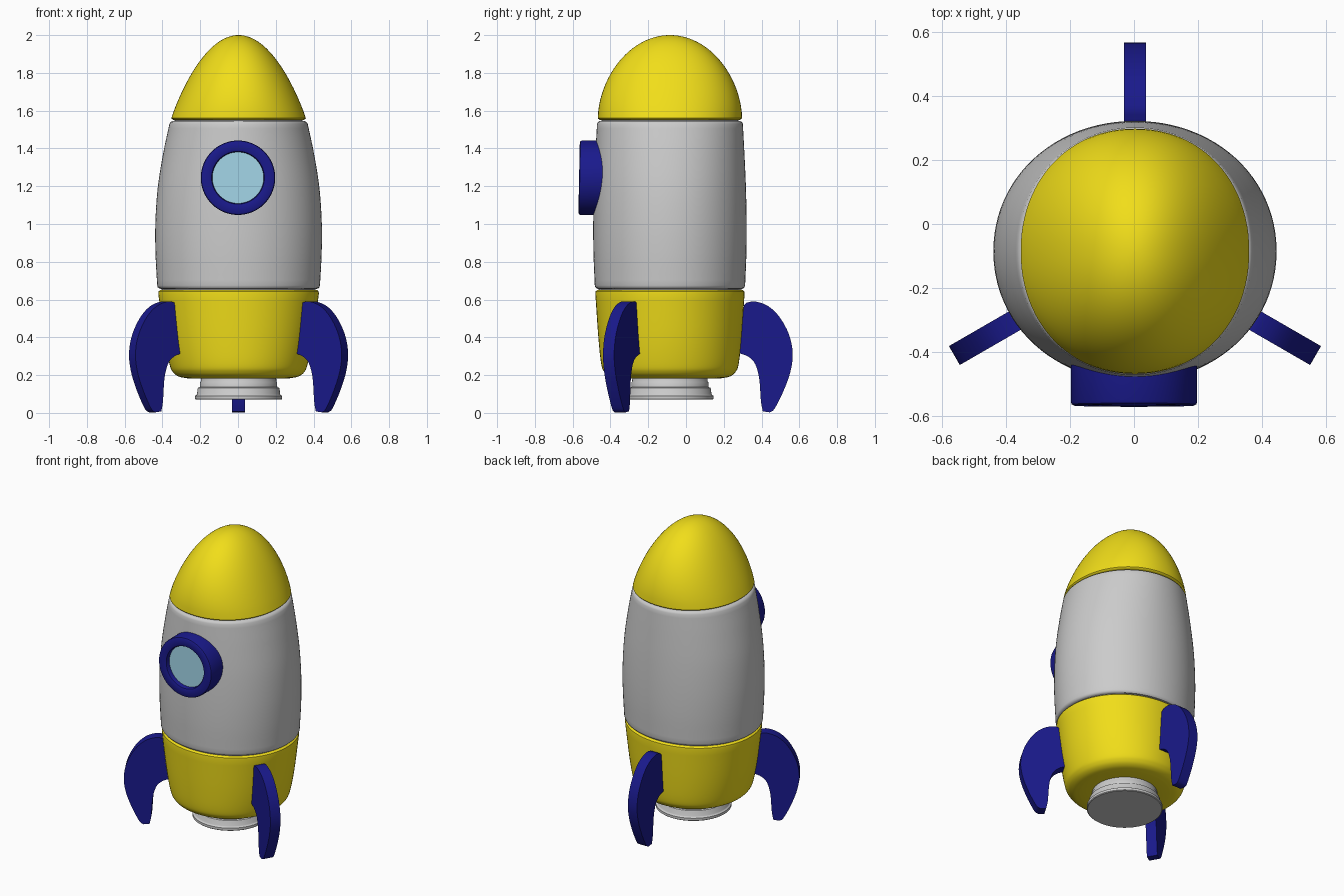
import bpy, bmesh, math
from mathutils import Vector

if "Cube" in bpy.data.objects:
    bpy.data.objects.remove(bpy.data.objects["Cube"])

CX, CY = 0.003, -0.085   # vertical axis of the rocket


def material(name, rgb):
    m = bpy.data.materials.new(name)
    m.diffuse_color = (*rgb, 1)
    m.use_nodes = True
    m.node_tree.nodes["Principled BSDF"].inputs["Base Color"].default_value = m.diffuse_color
    return m


YELLOW = material("yellow", (0.88, 0.73, 0.01))
BLUE = material("navy", (0.01, 0.01, 0.26))
GLASS = material("pale_blue", (0.36, 0.66, 0.80))


def finish(name, bm, mat=None, angle=35):
    bmesh.ops.recalc_face_normals(bm, faces=bm.faces)
    me = bpy.data.meshes.new(name)
    bm.to_mesh(me)
    bm.free()
    ob = bpy.data.objects.new(name, me)
    bpy.context.collection.objects.link(ob)
    if mat:
        me.materials.append(mat)
    bpy.ops.object.select_all(action='DESELECT')
    ob.select_set(True)
    bpy.context.view_layer.objects.active = ob
    bpy.ops.object.shade_smooth_by_angle(angle=math.radians(angle))
    return ob


def spow(v, e):
    return math.copysign(abs(v) ** e, v)


def loft(name, rings, mat=None, power=2.0, n=96):
    """Capped stack of oval rings, each (z, half width x, half depth y)."""
    bm = bmesh.new()
    e = 2 / power
    loops = []
    for z, rx, ry in rings:
        angs = [2 * math.pi * i / n for i in range(n)]
        loops.append([bm.verts.new((CX + rx * spow(math.cos(a), e),
                                    CY + ry * spow(math.sin(a), e), z)) for a in angs])
    for a, b in zip(loops, loops[1:]):
        for i in range(n):
            j = (i + 1) % n
            bm.faces.new((a[i], a[j], b[j], b[i]))
    bm.faces.new(loops[0])
    bm.faces.new(loops[-1])
    return finish(name, bm, mat)


def spline(pts, steps=6):
    """Catmull-Rom curve through the points."""
    p = [Vector(q) for q in pts]
    p = [2 * p[0] - p[1]] + p + [2 * p[-1] - p[-2]]
    out = []
    for a, b, c, d in zip(p, p[1:], p[2:], p[3:]):
        for k in range(steps):
            t = k / steps
            out.append(0.5 * (2 * b + (c - a) * t + (2 * a - 5 * b + 4 * c - d) * t * t
                              + (3 * b - a - 3 * c + d) * t ** 3))
    return out + [p[-2]]


# Nose cone: blunter from the side than from the front
nose = [(1.55, 0.343, 0.369), (1.556, 0.353, 0.379)]
for k in range(25):
    t = 1 - (1 - k / 25) ** 2
    nose.append((1.56 + 0.44 * t, 0.356 * math.sqrt(1 - t ** 1.08),
                 0.382 * math.sqrt(1 - t ** 1.8)))
nose.append((2.0, 0.003, 0.003))
loft("nose_cone", nose, YELLOW, 2.1)

# Grey hull with rounded rims
wall = spline([(0.675, 0.431, 0.398), (0.85, 0.440, 0.405), (1.02, 0.440, 0.406),
               (1.2, 0.427, 0.402), (1.38, 0.398, 0.394), (1.53, 0.366, 0.386)])
loft("hull", [(0.656, 0.405, 0.375), (0.658, 0.42, 0.388), (0.665, 0.428, 0.395)]
     + [tuple(v) for v in wall]
     + [(1.54, 0.360, 0.381), (1.545, 0.351, 0.373), (1.547, 0.335, 0.36)], None, 2.05)

# Yellow tail with a rounded bottom edge
tail = spline([(0.183, 0.27, 0.27), (0.192, 0.315, 0.315), (0.215, 0.347, 0.346),
               (0.26, 0.366, 0.364), (0.4, 0.394, 0.379), (0.63, 0.425, 0.395)])
loft("tail", [(0.182, 0.2, 0.2)] + [tuple(v) for v in tail]
     + [(0.643, 0.424, 0.394), (0.65, 0.416, 0.386), (0.652, 0.4, 0.37)], YELLOW, 2.05)

# Joint cores filling the grooves between sections
for name, z, rx, ry in (("upper_joint", 1.55, 0.338, 0.362), ("lower_joint", 0.654, 0.408, 0.378)):
    loft(name, [(z - 0.02, rx, ry), (z + 0.02, rx, ry)], None, 2.05)

# Stepped nozzle
loft("nozzle", [(z, r, r) for z, r in (
    (0.07, 0.226), (0.074, 0.231), (0.090, 0.231), (0.094, 0.223), (0.098, 0.220),
    (0.128, 0.217), (0.133, 0.214), (0.136, 0.205), (0.163, 0.203),
    (0.167, 0.200), (0.19, 0.199))])

# Three curved fins, outline as (radius from axis, z)
outline = ([Vector((0.392, 0.57))]
           + spline([(0.405, 0.583), (0.45, 0.590), (0.52, 0.565), (0.582, 0.505),
                     (0.632, 0.41), (0.65, 0.31), (0.637, 0.215), (0.605, 0.125),
                     (0.572, 0.055), (0.548, 0.015), (0.528, 0.003)])
           + spline([(0.492, 0.008), (0.482, 0.06), (0.474, 0.17), (0.462, 0.23),
                     (0.443, 0.272), (0.41, 0.30), (0.362, 0.318)]))
for name, deg in (("rear_fin", 90), ("left_fin", 210), ("right_fin", 330)):
    a = math.radians(deg)
    out, side = Vector((math.cos(a), math.sin(a), 0)), Vector((-math.sin(a), math.cos(a), 0))
    bm = bmesh.new()
    face = bm.faces.new([bm.verts.new(Vector((CX, CY, z)) + out * r - side * 0.034)
                         for r, z in outline])
    new = bmesh.ops.extrude_face_region(bm, geom=[face])["geom"]
    bmesh.ops.translate(bm, vec=side * 0.068,
                        verts=[v for v in new if isinstance(v, bmesh.types.BMVert)])
    finish(name, bm, BLUE, 40)


def lathe_y(name, profile, mat, n=64):
    """Spin (radius, y) points about the porthole axis; closed loop of points."""
    bm = bmesh.new()
    tilt = 0.02
    loops = []
    for r, y in profile:
        loop = []
        for i in range(n):
            a = 2 * math.pi * i / n
            dz = r * math.sin(a)
            loop.append(bm.verts.new((r * math.cos(a), y + tilt * dz, 1.245 + dz)))
        loops.append(loop)
    for a, b in zip(loops, loops[1:] + loops[:1]):
        for i in range(n):
            j = (i + 1) % n
            bm.faces.new((a[i], a[j], b[j], b[i]))
    return finish(name, bm, mat)


# Porthole frame and glass
lathe_y("porthole_frame", [(0.197, -0.41), (0.197, -0.555), (0.194, -0.562), (0.187, -0.566),
                           (0.147, -0.566), (0.140, -0.563), (0.136, -0.556), (0.136, -0.41)], BLUE)
lathe_y("porthole_glass", [(0.001, -0.535), (0.138, -0.535), (0.138, -0.52), (0.001, -0.52)], GLASS)
